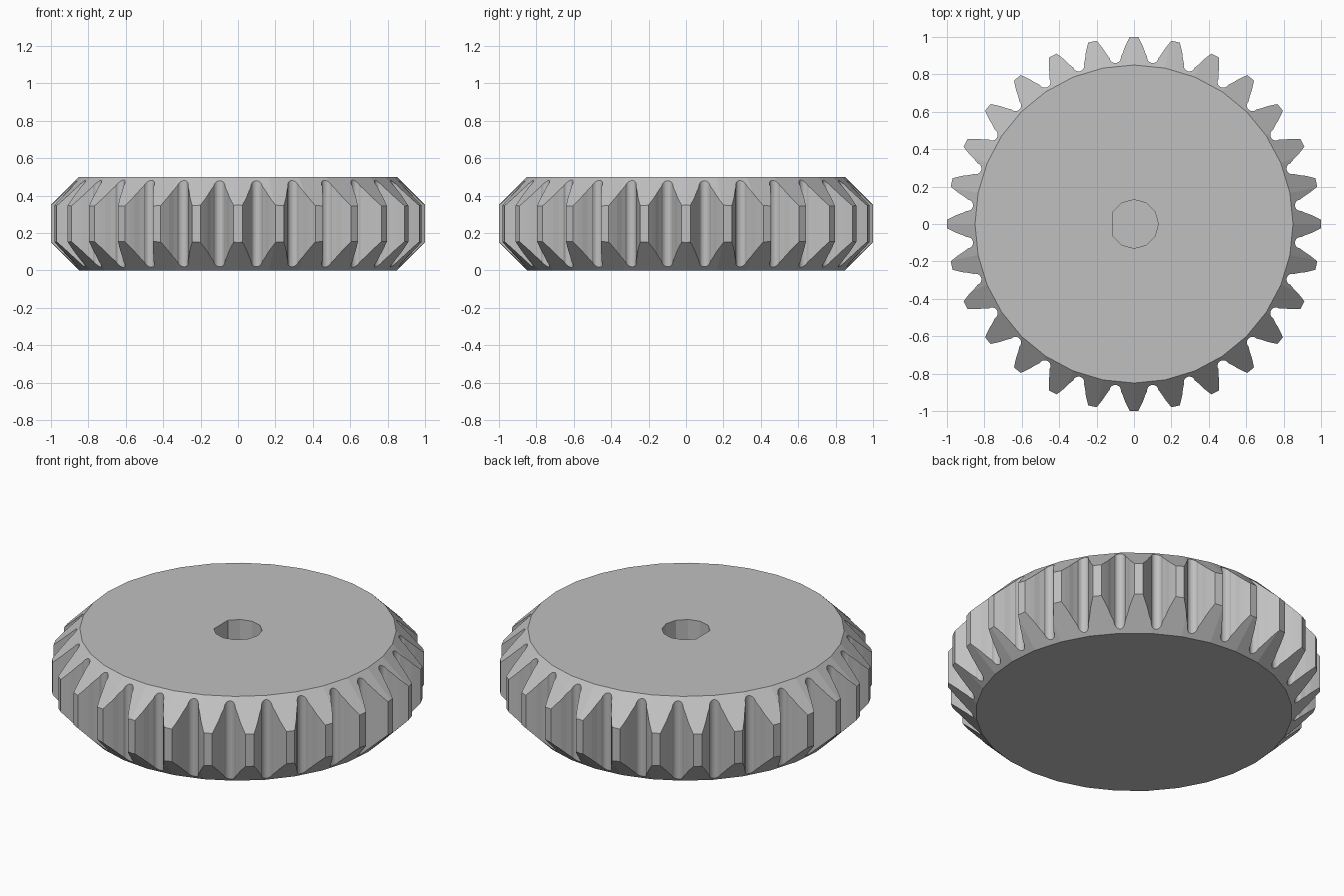
import bpy, bmesh, math
from mathutils import Vector

cube = bpy.data.objects.get("Cube")
if cube:
    bpy.data.objects.remove(cube)

TEETH = 28
HEIGHT = 0.5
RIM = 0.85
ROOT = 0.866
FILLET = 0.03
SHAFT = 0.13
HOLE_DEPTH = 0.4

grey = bpy.data.materials.new("plain_grey")
grey.use_nodes = True
grey.diffuse_color = (0.53, 0.53, 0.53, 1)
grey.node_tree.nodes["Principled BSDF"].inputs["Base Color"].default_value = grey.diffuse_color


def loft(name, rings):
    """Solid skinned through closed rings of points, listed bottom to top."""
    bm = bmesh.new()
    loops = [[bm.verts.new(p) for p in ring] for ring in rings]
    for low, high in zip(loops, loops[1:]):
        for i in range(len(low)):
            j = (i + 1) % len(low)
            bm.faces.new((low[i], low[j], high[j], high[i]))
    bm.faces.new(loops[0][::-1])
    bm.faces.new(loops[-1])
    mesh = bpy.data.meshes.new(name)
    bm.to_mesh(mesh)
    bm.free()
    mesh.materials.append(grey)
    obj = bpy.data.objects.new(name, mesh)
    bpy.context.scene.collection.objects.link(obj)
    return obj


def circle(radius, z, sides):
    return [Vector((radius * math.cos(a), radius * math.sin(a), z))
            for a in (math.tau * i / sides for i in range(sides))]


def combine(target, cutter, operation):
    """Bake a boolean into the target and discard the cutter."""
    mod = target.modifiers.new("cut", 'BOOLEAN')
    mod.operation, mod.object, mod.solver = operation, cutter, 'EXACT'
    bpy.context.view_layer.update()
    graph = bpy.context.evaluated_depsgraph_get()
    baked = bpy.data.meshes.new_from_object(target.evaluated_get(graph), depsgraph=graph)
    target.modifiers.clear()
    target.data = baked
    bpy.data.objects.remove(cutter)


# Half tooth outline (radius, angle): tip, curved flank, then round root
gap = math.pi / TEETH
half = [(r, w / r) for r, w in ((1.0, 0.023), (0.975, 0.036), (0.95, 0.048), (0.92, 0.059))]
for i in range(7):
    a = math.pi / 2 * i / 6
    r = ROOT + FILLET * (1 - math.sin(a))
    half.append((r, gap - FILLET * math.cos(a) / r))

# Toothed blank, extruded beyond both faces
outline = []
for t in range(TEETH):
    centre = math.tau * t / TEETH
    side = [(r, centre - a) for r, a in half[-2::-1]] + [(r, centre + a) for r, a in half]
    outline += [(r * math.cos(a), r * math.sin(a)) for r, a in side]
gear = loft("gear_wheel", [[Vector((x, y, z)) for x, y in outline] for z in (-0.1, HEIGHT + 0.1)])

# Double cone trims the faces and bevels the teeth
bevel = loft("bevel_cutter", [circle(RIM, 0, 32), circle(RIM + HEIGHT / 2, HEIGHT / 2, 32),
                              circle(RIM, HEIGHT, 32)])
combine(gear, bevel, 'INTERSECT')

# Blind D-shaped shaft hole: a twelve-sided round with its left corner flattened
rings = []
for z in (HEIGHT - HOLE_DEPTH, HEIGHT + 0.1):
    ring = circle(SHAFT, z, 12)
    del ring[6]
    rings.append(ring)
combine(gear, loft("shaft_cutter", rings), 'DIFFERENCE')
